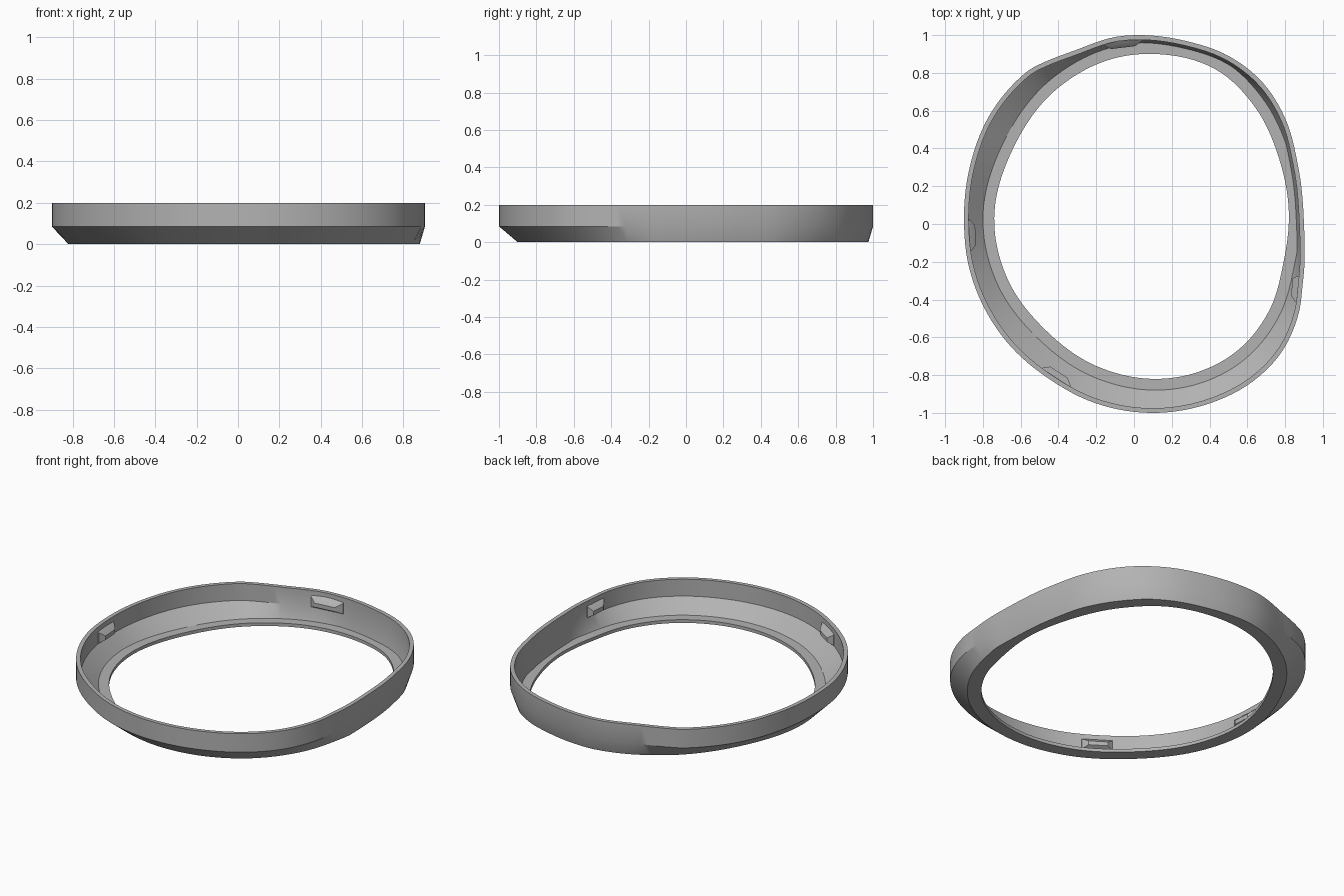
import bpy
import bmesh
from math import atan2, cos, sin, hypot, pi, radians

SEGMENTS = 144
HEIGHT = 0.2
WALL = 0.025

cube = bpy.data.objects.get("Cube")
if cube:
    bpy.data.objects.remove(cube, do_unlink=True)

grey = bpy.data.materials.new("plain grey")
grey.use_nodes = True
colour = (0.45, 0.45, 0.45, 1)
grey.diffuse_color = colour
grey.node_tree.nodes["Principled BSDF"].inputs["Base Color"].default_value = colour


def radius_function(points):
    """Smooth closed outline through points, as radius against angle."""
    knots = sorted((atan2(y, x), hypot(x, y)) for x, y in points)
    count = len(knots)

    def knot(i):
        turn, k = divmod(i, count)
        return knots[k][0] + turn * 2 * pi, knots[k][1]

    def slope(i):
        (a, r), (b, s) = knot(i - 1), knot(i + 1)
        return (s - r) / (b - a)

    def radius(angle):
        angle = atan2(sin(angle), cos(angle))
        i = max((k for k in range(count) if knots[k][0] <= angle), default=-1)
        (a, r), (b, s) = knot(i), knot(i + 1)
        h = b - a
        t = (angle - a) / h
        u = 1 - t
        return (u * u * (1 + 2 * t) * r + t * t * (3 - 2 * t) * s
                + h * t * u * (u * slope(i) - t * slope(i + 1)))

    return radius


outer = radius_function([
    (.9, 0), (.87, .3), (.8, .56), (.68, .75), (.5, .89), (.27, .97), (.02, 1),
    (-.1, .99), (-.31, .92), (-.51, .84), (-.55, .82), (-.75, .6), (-.87, .3),
    (-.9, .02), (-.88, -.2), (-.8, -.43), (-.66, -.64), (-.45, -.82),
    (-.2, -.95), (.1, -1), (.4, -.95), (.62, -.84), (.78, -.68), (.87, -.48),
    (.895, -.3)])
opening = radius_function([
    (.82, .03), (.77, .34), (.64, .62), (.43, .82), (.12, .9), (-.13, .87),
    (-.39, .73), (-.64, .4), (-.74, .02), (-.67, -.29), (-.47, -.56),
    (-.18, -.76), (.1, -.82), (.35, -.78), (.56, -.66), (.72, -.45),
    (.79, -.21)])


def polar(radius, angle, z):
    return radius * cos(angle), radius * sin(angle), z


def finish(name, bm):
    bmesh.ops.recalc_face_normals(bm, faces=bm.faces)
    mesh = bpy.data.meshes.new(name)
    bm.to_mesh(mesh)
    bm.free()
    mesh.materials.append(grey)
    obj = bpy.data.objects.new(name, mesh)
    bpy.context.collection.objects.link(obj)
    bpy.ops.object.select_all(action="DESELECT")
    obj.select_set(True)
    bpy.context.view_layer.objects.active = obj
    bpy.ops.object.shade_smooth_by_angle(angle=radians(28))
    return obj


def section(angle):
    """Cross-section of the rim: wall, chamfer and inward ledge."""
    out, hole = outer(angle), opening(angle)
    foot = min(out - 0.025, hole + 0.08)
    ledge = min(out - 0.04, hole + 0.06)
    return [(out, HEIGHT), (out, 0.085), (foot, 0), (hole, 0),
            (hole, 0.02), (ledge, 0.02), (out - WALL, 0.095),
            (out - WALL, HEIGHT)]


# Rim, swept around the outline
bm = bmesh.new()
rings = []
for step in range(SEGMENTS):
    angle = 2 * pi * step / SEGMENTS
    rings.append([bm.verts.new(polar(r, angle, z)) for r, z in section(angle)])
for i, ring in enumerate(rings):
    after = rings[(i + 1) % SEGMENTS]
    for j in range(len(ring)):
        k = (j + 1) % len(ring)
        bm.faces.new((ring[j], ring[k], after[k], after[j]))
finish("rim", bm)


def clip(name, x, y, length):
    """Tapered catch on the inside of the wall."""
    middle = atan2(y, x)
    half = length / 2 / outer(middle)
    bm = bmesh.new()
    for spread, depth, low, high in ((1, 0.015, 0.095, 0.175),
                                     (1, 0.03, 0.1, 0.165),
                                     (0.65, 0.058, 0.115, 0.14)):
        for side in (-1, 1):
            angle = middle + side * half * spread
            for z in (low, high):
                bm.verts.new(polar(outer(angle) - depth, angle, z))
    bmesh.ops.convex_hull(bm, input=bm.verts)
    finish(name, bm)


# Catches around the inner wall
clip("right_clip", -.88, -.06, 0.17)
clip("left_clip", .88, -.35, 0.14)
clip("front_clip", -.42, -.83, 0.18)
clip("back_clip", -.06, .98, 0.21)
